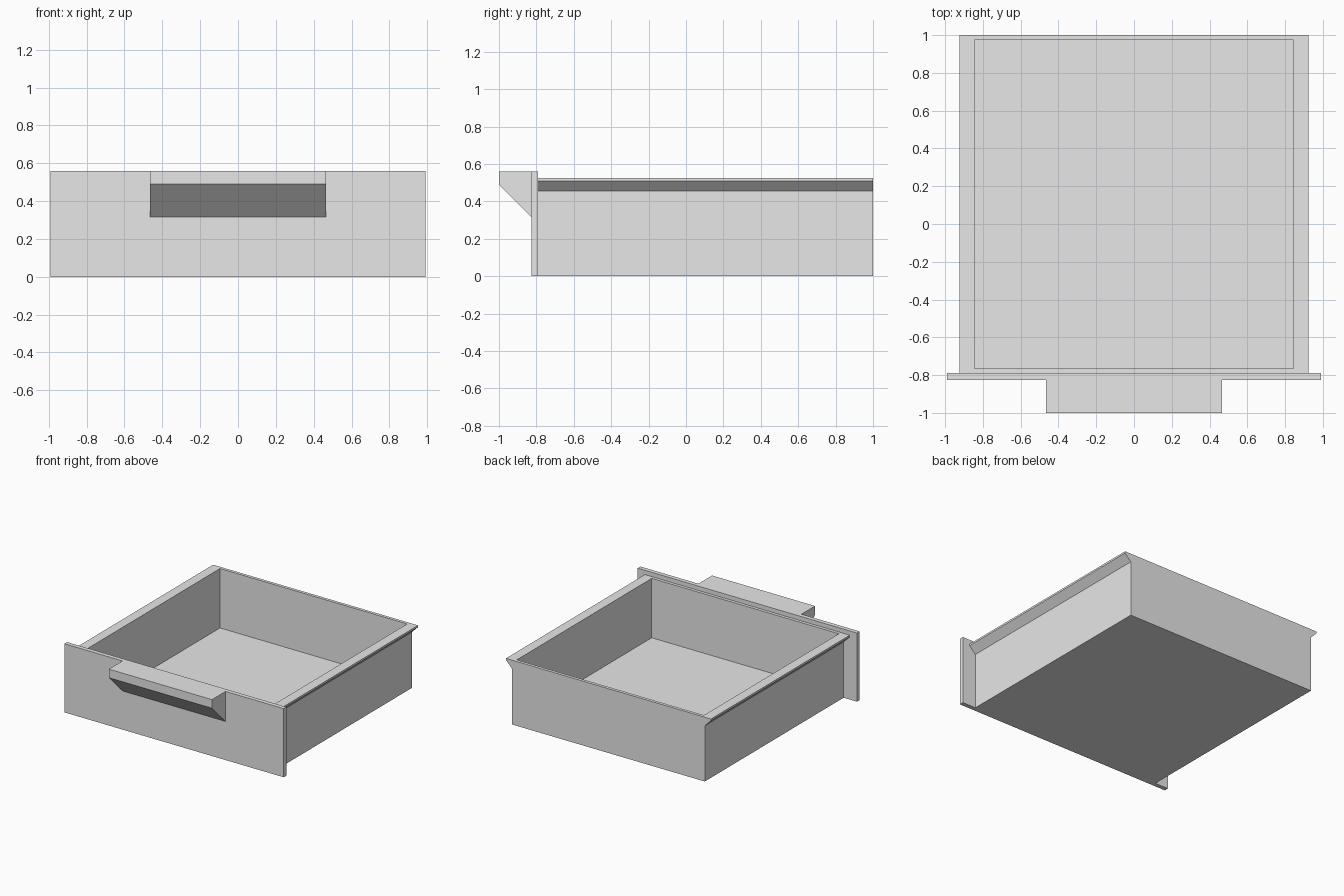
import bpy
import bmesh
from mathutils import Vector

if "Cube" in bpy.data.objects:
    bpy.data.objects.remove(bpy.data.objects["Cube"], do_unlink=True)

GREY = (0.8, 0.8, 0.8, 1.0)
grey = bpy.data.materials.new("light grey")
grey.use_nodes = True
grey.diffuse_color = GREY
grey.node_tree.nodes["Principled BSDF"].inputs["Base Color"].default_value = GREY

PLATE_BACK, PLATE_FRONT = -0.79, -0.825
WALL_X, RIM_X = 0.87, 0.925
RIM_TOP, THICK, FLOOR = 0.525, 0.025, 0.04


def finish(name, bm):
    bmesh.ops.recalc_face_normals(bm, faces=bm.faces)
    mesh = bpy.data.meshes.new(name)
    bm.to_mesh(mesh)
    bm.free()
    mesh.materials.append(grey)
    obj = bpy.data.objects.new(name, mesh)
    bpy.context.collection.objects.link(obj)
    return obj


def extrude(name, points, offset):
    """Solid swept from a flat outline along an offset."""
    bm = bmesh.new()
    face = bm.faces.new([bm.verts.new(p) for p in points])
    swept = bmesh.ops.extrude_face_region(bm, geom=[face], use_keep_orig=True)
    verts = [g for g in swept["geom"] if isinstance(g, bmesh.types.BMVert)]
    bmesh.ops.translate(bm, verts=verts, vec=Vector(offset))
    return finish(name, bm)


# Tray body: cross-section with flared side lips, swept front to back
half = [(WALL_X, 0), (WALL_X, 0.455), (RIM_X, 0.51), (RIM_X, RIM_TOP)]
section = half + [(-x, z) for x, z in reversed(half)]
tray = extrude("tray_body", [(x, PLATE_BACK, z) for x, z in section],
               (0, 1 - PLATE_BACK, 0))

# Hollow inside of the tray
in_x, in_front, in_back = WALL_X - THICK, PLATE_BACK + THICK, 1 - THICK
cutter = extrude("tray_cutter",
                 [(-in_x, in_front, FLOOR), (in_x, in_front, FLOOR),
                  (in_x, in_back, FLOOR), (-in_x, in_back, FLOOR)],
                 (0, 0, 1))
cutter.hide_render = True
cutter.hide_viewport = True
hollow = tray.modifiers.new("hollow", "BOOLEAN")
hollow.operation = "DIFFERENCE"
hollow.solver = "EXACT"
hollow.object = cutter

# Apply the cut and drop the helper
bpy.context.view_layer.update()
cut_mesh = bpy.data.meshes.new_from_object(
    tray.evaluated_get(bpy.context.evaluated_depsgraph_get()))
tray.modifiers.clear()
tray.data = cut_mesh
bpy.data.objects.remove(cutter, do_unlink=True)

# Front panel
PANEL_X, PANEL_TOP = 0.99, 0.56
extrude("front_panel",
        [(-PANEL_X, PLATE_FRONT, 0), (PANEL_X, PLATE_FRONT, 0),
         (PANEL_X, PLATE_FRONT, PANEL_TOP), (-PANEL_X, PLATE_FRONT, PANEL_TOP)],
        (0, PLATE_BACK - PLATE_FRONT, 0))

# Wedge-shaped pull handle
HANDLE_X = 0.465
profile = [(PLATE_FRONT, PANEL_TOP), (-1, PANEL_TOP), (-1, 0.49), (PLATE_FRONT, 0.315)]
extrude("handle", [(-HANDLE_X, y, z) for y, z in profile], (2 * HANDLE_X, 0, 0))
